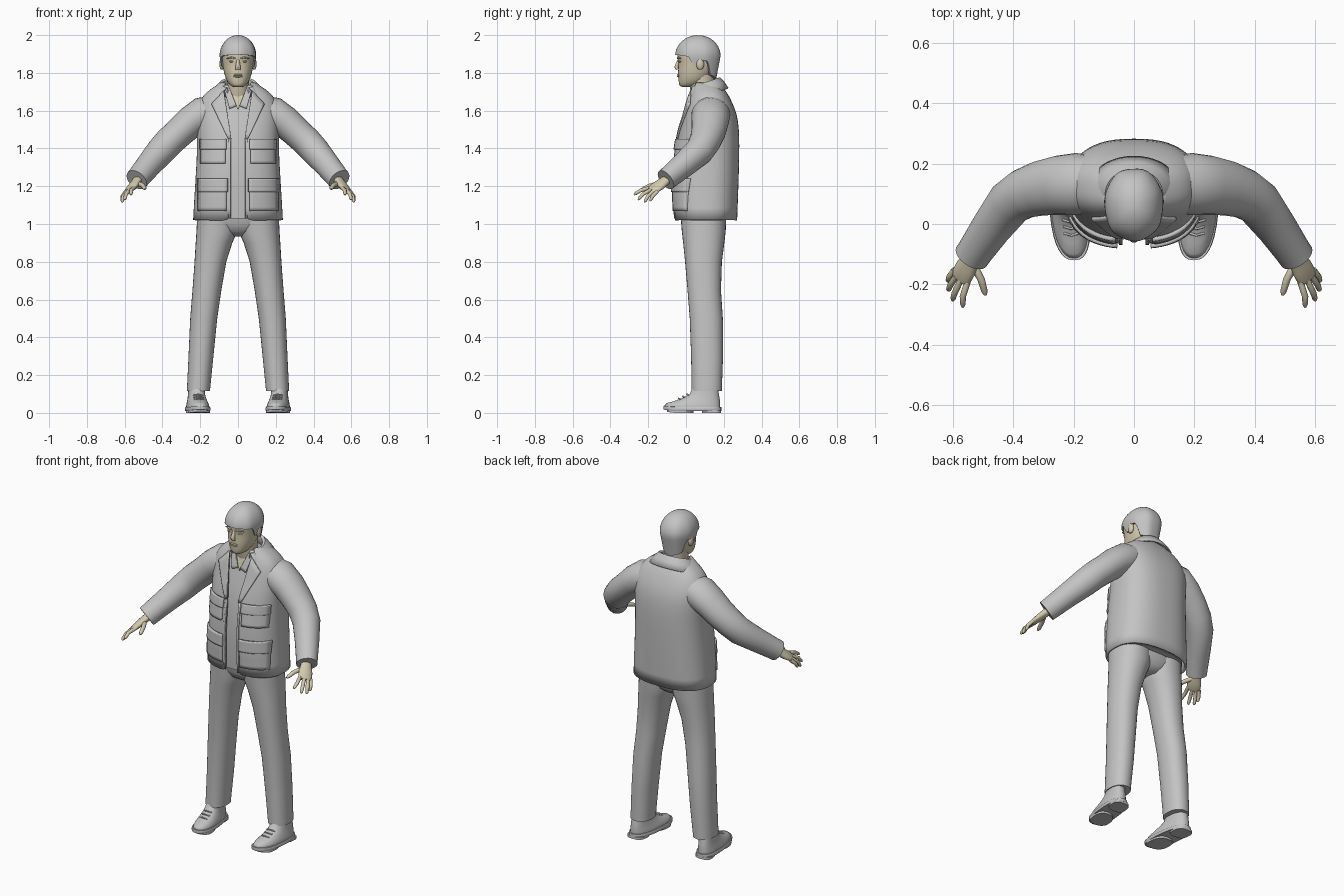
import bpy, bmesh, math
from mathutils import Vector

if "Cube" in bpy.data.objects:
    bpy.data.objects.remove(bpy.data.objects["Cube"])


def material(name, rgb):
    m = bpy.data.materials.new(name)
    m.use_nodes = True
    m.diffuse_color = (*rgb, 1)
    m.node_tree.nodes["Principled BSDF"].inputs["Base Color"].default_value = (*rgb, 1)
    return m


GREY = material("cloth grey", (0.55, 0.55, 0.55))
SKIN = material("pale skin", (0.66, 0.59, 0.43))


def loft(name, rings, mat, closed=True, caps=True, s=1, subdiv=0, thick=0):
    """Skin a list of point rings; s=-1 mirrors to the right side."""
    bm = bmesh.new()
    rows = [[bm.verts.new((p[0] * s, p[1], p[2])) for p in r] for r in rings]
    n = len(rows[0])
    for a, b in zip(rows, rows[1:]):
        for i in range(n if closed else n - 1):
            j = (i + 1) % n
            bm.faces.new((a[i], a[j], b[j], b[i]))
    if closed and caps:
        bm.faces.new(rows[0])
        bm.faces.new(rows[-1])
    bmesh.ops.recalc_face_normals(bm, faces=bm.faces)
    me = bpy.data.meshes.new(name)
    bm.to_mesh(me)
    bm.free()
    me.shade_smooth()
    me.set_sharp_from_angle(angle=math.radians(50))
    me.materials.append(mat)
    ob = bpy.data.objects.new(name, me)
    bpy.context.collection.objects.link(ob)
    if subdiv:
        ob.modifiers.new("smooth", "SUBSURF").levels = subdiv
    if thick:
        mod = ob.modifiers.new("thickness", "SOLIDIFY")
        mod.thickness, mod.offset = thick, 0
    return ob


def power(v, e):
    return math.copysign(abs(v) ** e, v)


def ring(z, y0, y1, hw, p=2.0, cx=0, gap=0, n=32, tilt=0):
    """Level superellipse ring, starting at the front; gap leaves it open there."""
    c, b = (y0 + y1) / 2, (y1 - y0) / 2
    start = math.asin(min(gap / hw, 0.95) ** (p / 2)) if gap else 0
    pts = []
    for i in range(n):
        t = start + (2 * math.pi - 2 * start) * i / (n - 1 if gap else n)
        y = c - b * power(math.cos(t), 2 / p)
        pts.append((cx + hw * power(math.sin(t), 2 / p), y, z + tilt * (y - 0.1)))
    return pts


def tube(name, path, side, mat, s=1, n=16, subdiv=0):
    """Elliptical tube along (point, radius along side, other radius)."""
    pts = [Vector(p[0]) for p in path]
    rings = []
    for i, (_, a, b) in enumerate(path):
        t = (pts[min(i + 1, len(pts) - 1)] - pts[max(i - 1, 0)]).normalized()
        u = Vector(side)
        u = (u - t * u.dot(t)).normalized()
        v = t.cross(u)
        rings.append([pts[i] + u * a * math.cos(k * math.tau / n) + v * b * math.sin(k * math.tau / n)
                      for k in range(n)])
    return loft(name, rings, mat, s=s, subdiv=subdiv)


def blob(name, loc, size, mat):
    x, y, z = loc
    w, d, h = size
    rings = [ring(z + h * math.cos(a), y - d * math.sin(a), y + d * math.sin(a), w * math.sin(a), cx=x, n=14)
             for a in (math.pi * k / 9 for k in range(9, -1, -1)) if 0.01 < a < 3.13]
    return loft(name, rings, mat)


# Torso sections: height, front, back, half width
TORSO = [(1.02, -.055, .265, .232), (1.15, -.062, .27, .225), (1.3, -.06, .275, .215),
         (1.42, -.045, .277, .21), (1.5, -.03, .275, .212), (1.58, -.005, .265, .215),
         (1.64, .01, .24, .205), (1.69, .025, .215, .17), (1.72, .035, .19, .125), (1.745, .04, .17, .085)]
P = 2.5


def front_y(x, z):
    for a, b in zip(TORSO, TORSO[1:]):
        if z <= b[0]:
            break
    f = min(max((z - a[0]) / (b[0] - a[0]), 0), 1)
    y0, y1, hw = (a[k] + (b[k] - a[k]) * f for k in (1, 2, 3))
    return (y0 + y1) / 2 - (y1 - y0) / 2 * max(1 - min(abs(x) / hw, 1) ** P, 0.02) ** (1 / P)


def patch(name, corners, out, thick, mat, s=1, n=8):
    """Cloth panel that follows the chest; corners run round in x and z."""
    a, b, c, d = (Vector(q) for q in corners)
    rows = []
    for i in range(n + 1):
        l, r = a.lerp(d, i / n), b.lerp(c, i / n)
        row = [l.lerp(r, j / n) for j in range(n + 1)]
        rows.append([(q.x, front_y(q.x, q.y) - out, q.y) for q in row])
    return loft(name, rows, mat, closed=False, s=s, thick=thick)


# Jacket shell, open down the front, over a shirt
loft("jacket", [ring(z, a, b, w, P, gap=min(.04 + max(z - 1.45, 0) * .17, .75 * w), n=49)
                for z, a, b, w in TORSO], GREY, closed=False, subdiv=1, thick=.012)
loft("shirt", [ring(z + .008, a + .02, b - .02, w - .02, P) for z, a, b, w in TORSO[:-1]], GREY)
loft("jacket_collar", [ring(z, a, b, w, 2.1, gap=g, n=33, tilt=.35) for z, a, b, w, g in
     [(1.69, .02, .165, .085, .05), (1.742, .015, .17, .086, .055), (1.745, .01, .18, .095, .062),
      (1.715, -.0, .2, .122, .085), (1.675, -.005, .222, .147, .105)]], GREY, closed=False, thick=.008)
patch("open_neck", [(-.055, 1.72), (.055, 1.72), (.002, 1.61), (-.002, 1.61)], -.014, .006, SKIN)
for s, side in ((1, "left"), (-1, "right")):
    patch(side + "_lapel", [(.075, 1.705), (.14, 1.635), (.052, 1.45), (.035, 1.45)], .01, .01, GREY, s)
    patch(side + "_shirt_collar", [(.052, 1.735), (.08, 1.735), (.045, 1.61), (.008, 1.625)], -.006, .008, GREY, s)
    patch(side + "_front_band", [(.038, 1.45), (.05, 1.45), (.05, 1.03), (.038, 1.03)], .005, .008, GREY, s)
    # Chest and hip pockets with flaps
    for label, x0, x1, z0, z1, flap in (("chest", .066, .195, 1.32, 1.44, 1.395), ("hip", .06, .207, 1.07, 1.23, 1.17)):
        patch(f"{side}_{label}_pocket", [(x0, z1), (x1, z1), (x1, z0), (x0, z0)], .007, .016, GREY, s)
        patch(f"{side}_{label}_flap", [(x0 - .005, z1 + .01), (x1 + .003, z1 + .01), (x1 + .003, flap), (x0 - .005, flap)],
              .014, .014, GREY, s)

# Sleeves and hands
FINGERS = {"index": ((.55, -.19, 1.192), (.566, -.24, 1.178), (.566, -.275, 1.155)),
           "middle": ((.573, -.185, 1.182), (.593, -.228, 1.158), (.6, -.253, 1.128)),
           "ring": ((.588, -.172, 1.174), (.608, -.203, 1.145), (.614, -.22, 1.115)),
           "little": ((.594, -.152, 1.172), (.611, -.176, 1.148), (.615, -.19, 1.122)),
           "thumb": ((.53, -.135, 1.215), (.505, -.185, 1.205), (.491, -.235, 1.185))}
for s, side in ((1, "left"), (-1, "right")):
    tube(side + "_sleeve", [((.11, .13, 1.6), .09, .085), ((.19, .132, 1.58), .103, .092),
                            ((.25, .128, 1.54), .098, .085), ((.31, .118, 1.485), .091, .08),
                            ((.365, .1, 1.435), .083, .079), ((.41, .07, 1.385), .077, .077),
                            ((.47, -.01, 1.315), .067, .068), ((.525, -.09, 1.248), .058, .062),
                            ((.537, -.107, 1.234), .058, .061)],
         (0, 1, 0), GREY, s, n=24)
    tube(side + "_palm", [((.51, -.07, 1.262), .03, .024), ((.535, -.112, 1.228), .03, .022),
                          ((.555, -.145, 1.203), .039, .02), ((.57, -.172, 1.185), .039, .016),
                          ((.577, -.184, 1.177), .033, .011)], (.045, .04, -.02), SKIN, s)
    for finger, (a, b, c) in FINGERS.items():
        a, b, c = Vector(a), Vector(b), Vector(c)
        r = .0125 if finger == "thumb" else .0105
        tube(f"{side}_{finger}_finger", [(a, r, r), (a.lerp(b, .5), r, r), (b, r, r * .95), (b.lerp(c, .75), r * .85, r * .8),
                                         (c, r * .4, r * .4)], (1, 0, 0), SKIN, s, n=10)

# Trousers
LEG = [(1.06, 0, .215, -.03, .215), (.96, .004, .22, -.022, .21), (.9, .03, .224, -.015, .203),
       (.8, .062, .23, -.005, .19), (.65, .088, .241, .008, .185), (.5, .11, .253, .02, .195),
       (.3, .13, .262, .027, .196), (.13, .147, .27, .03, .19), (.115, .147, .27, .03, .19)]
loft("trouser_seat", [ring(z, a, b, w, 2.3) for z, a, b, w in
     [(.935, .04, .16, .04), (.96, .0, .19, .13), (1.0, -.02, .205, .205), (1.06, -.03, .21, .215)]], GREY)
for s, side in ((1, "left"), (-1, "right")):
    loft(side + "_trouser_leg", [ring(z, a, b, (xo - xi) / 2, 2.2, cx=(xo + xi) / 2) for z, xi, xo, a, b in LEG],
         GREY, s=s)
    # Shoe upper, sole, heel and laces, toes turned slightly in
    shoe = [loft(side + "_shoe_upper", [ring(z, a, b, w, 2.3, cx=.21) for z, a, b, w in
                 [(.02, -.112, .18, .058), (.035, -.113, .181, .059), (.048, -.1, .18, .056), (.062, -.062, .18, .052),
                  (.08, -.018, .177, .047), (.1, .02, .174, .044), (.15, .04, .165, .042)]], GREY),
            loft(side + "_sole", [ring(z, -.12, .187, w, 2.5, cx=.21) for z, w in
                 [(.01, .062), (.014, .065), (.026, .065), (.03, .062)]], GREY),
            loft(side + "_heel", [ring(z, .085, .186, .052, 3, cx=.21) for z in (0, .014)], GREY),
            loft(side + "_sole_pad", [ring(z, -.1, .04, .058, 2.4, cx=.21) for z in (0, .014)], GREY)]
    for k in range(3):
        y, z = -.038 + .022 * k, .077 + .011 * k
        shoe.append(tube(side + "_lace", [((.185, y + .008, z - .006), .004, .004), ((.21, y, z), .004, .004),
                                          ((.235, y + .008, z - .006), .004, .004)], (0, 1, 0), GREY, n=8))
    for ob in shoe:
        for v in ob.data.vertices:
            v.co.x = s * (v.co.x + .1 * v.co.y)
            v.co.z += max(-.06 - v.co.y, 0) * .12
        if s < 0:
            ob.data.flip_normals()

# Neck, head and face
loft("neck", [ring(z, a, b, w) for z, a, b, w in
     [(1.6, .05, .14, .06), (1.7, .025, .145, .06), (1.75, .015, .15, .057), (1.79, .015, .15, .06)]], SKIN)
loft("head", [ring(z, a, b, w, 2.2) for z, a, b, w in
     [(1.724, -.022, .03, .022), (1.732, -.034, .06, .038), (1.745, -.038, .09, .05), (1.765, -.04, .115, .063),
      (1.8, -.043, .145, .075), (1.84, -.04, .163, .082), (1.865, -.043, .167, .085), (1.89, -.046, .169, .088),
      (1.92, -.044, .164, .087), (1.96, -.01, .13, .062)]], SKIN, subdiv=1)
tube("nose", [((0, -.036, 1.872), .008, .006), ((0, -.044, 1.85), .01, .009), ((0, -.051, 1.831), .014, .011),
              ((0, -.046, 1.818), .014, .008)], (1, 0, 0), SKIN)
for name, z, d in (("upper_lip", 1.79, .046), ("lower_lip", 1.781, .045)):
    blob(name, (0, .008 - d, z), (.025, .01, .005), SKIN)
for s, side in ((1, "left"), (-1, "right")):
    blob(side + "_ear", (s * .086, .075, 1.847), (.013, .021, .032), SKIN)
    blob(side + "_eye", (s * .034, -.031, 1.861), (.015, .009, .006), SKIN)
    tube(side + "_brow", [((.014, -.044, 1.876), .004, .004), ((.036, -.042, 1.882), .005, .005),
                          ((.06, -.028, 1.876), .003, .003)], (0, 0, 1), SKIN, s, n=8)

# Hair cap: fringe in front, sideburns, low at the nape
HAIRLINE = [(0, 1.897), (50, 1.892), (68, 1.885), (78, 1.835), (92, 1.835), (102, 1.868),
            (115, 1.86), (128, 1.79), (180, 1.765)]


def hairline(deg):
    for (a, za), (b, zb) in zip(HAIRLINE, HAIRLINE[1:]):
        if deg <= b:
            return za + (zb - za) * (deg - a) / (b - a)
    return HAIRLINE[-1][1]


def hair_ring(t, inset=1.0, n=64):
    pts = []
    for i in range(n):
        a = math.tau * i / n
        z = 2.0 - (2.0 - hairline(min(math.degrees(a), 360 - math.degrees(a)))) * t ** 1.8
        r = math.sqrt(max(1 - ((z - 1.89) / .11) ** 2, 0)) if z > 1.89 else 1 - 1.6 * (1.89 - z)
        r *= inset * (1 + .014 * math.sin(7 * a + 1) * t)
        pts.append((.097 * r * power(math.sin(a), .91), .064 - .12 * r * power(math.cos(a), .91), z))
    return pts


loft("hair", [hair_ring(.06 + .94 * k / 14) for k in range(15)] + [hair_ring(1, .88)], GREY, caps=True)
